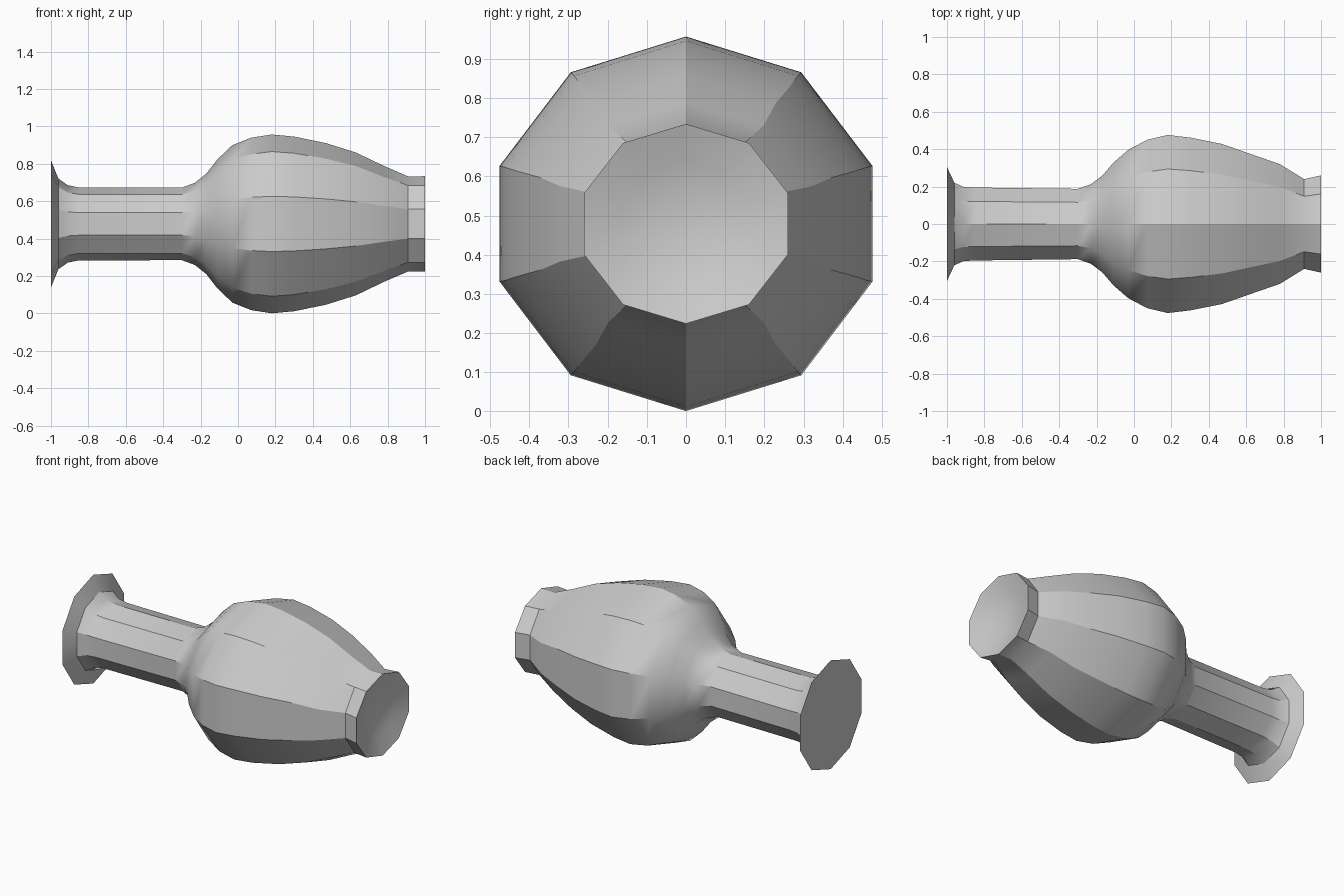
import bpy, bmesh, math

if "Cube" in bpy.data.objects:
    bpy.data.objects.remove(bpy.data.objects["Cube"])

SIDES = 10
CENTRE_Z = 0.479
C18 = math.cos(math.radians(18))

# Profile along x: (x, half height, half width)
PROFILE = [
    (-1.00, 0.340, 0.305), (-0.96, 0.242, 0.220), (-0.91, 0.207, 0.198),
    (-0.85, 0.195, 0.195), (-0.30, 0.194, 0.188), (-0.23, 0.220, 0.213),
    (-0.17, 0.268, 0.258), (-0.11, 0.345, 0.328), (-0.03, 0.421, 0.397),
    (0.07, 0.461, 0.450), (0.18, 0.478, 0.476), (0.30, 0.467, 0.462),
    (0.47, 0.432, 0.428), (0.63, 0.382, 0.372), (0.78, 0.310, 0.320),
    (0.91, 0.254, 0.240), (1.00, 0.255, 0.260),
    # shallow dished end
    (0.965, 0.160, 0.160), (0.945, 0.070, 0.067),
]

bm = bmesh.new()


def ring(x, height, width):
    verts = []
    for i in range(SIDES):
        a = 2 * math.pi * i / SIDES
        verts.append(bm.verts.new((x, width / C18 * math.sin(a),
                                   CENTRE_Z + height * math.cos(a))))
    return verts


# Decagonal body: flared foot, straight neck, bulb and lip
rings = [ring(*p) for p in PROFILE]
for a, b in zip(rings, rings[1:]):
    for i in range(SIDES):
        j = (i + 1) % SIDES
        bm.faces.new((a[i], a[j], b[j], b[i]))

# Flat foot cap and closed dish centre
bm.faces.new(rings[0])
bm.faces.new(rings[-1])
bmesh.ops.recalc_face_normals(bm, faces=bm.faces)

mesh = bpy.data.meshes.new("bulb_body")
bm.to_mesh(mesh)
bm.free()
body = bpy.data.objects.new("bulb_body", mesh)
bpy.context.collection.objects.link(body)

# Smooth along the profile, crisp along the ten long edges
bpy.context.view_layer.objects.active = body
body.select_set(True)
bpy.ops.object.shade_smooth_by_angle(angle=math.radians(31))
